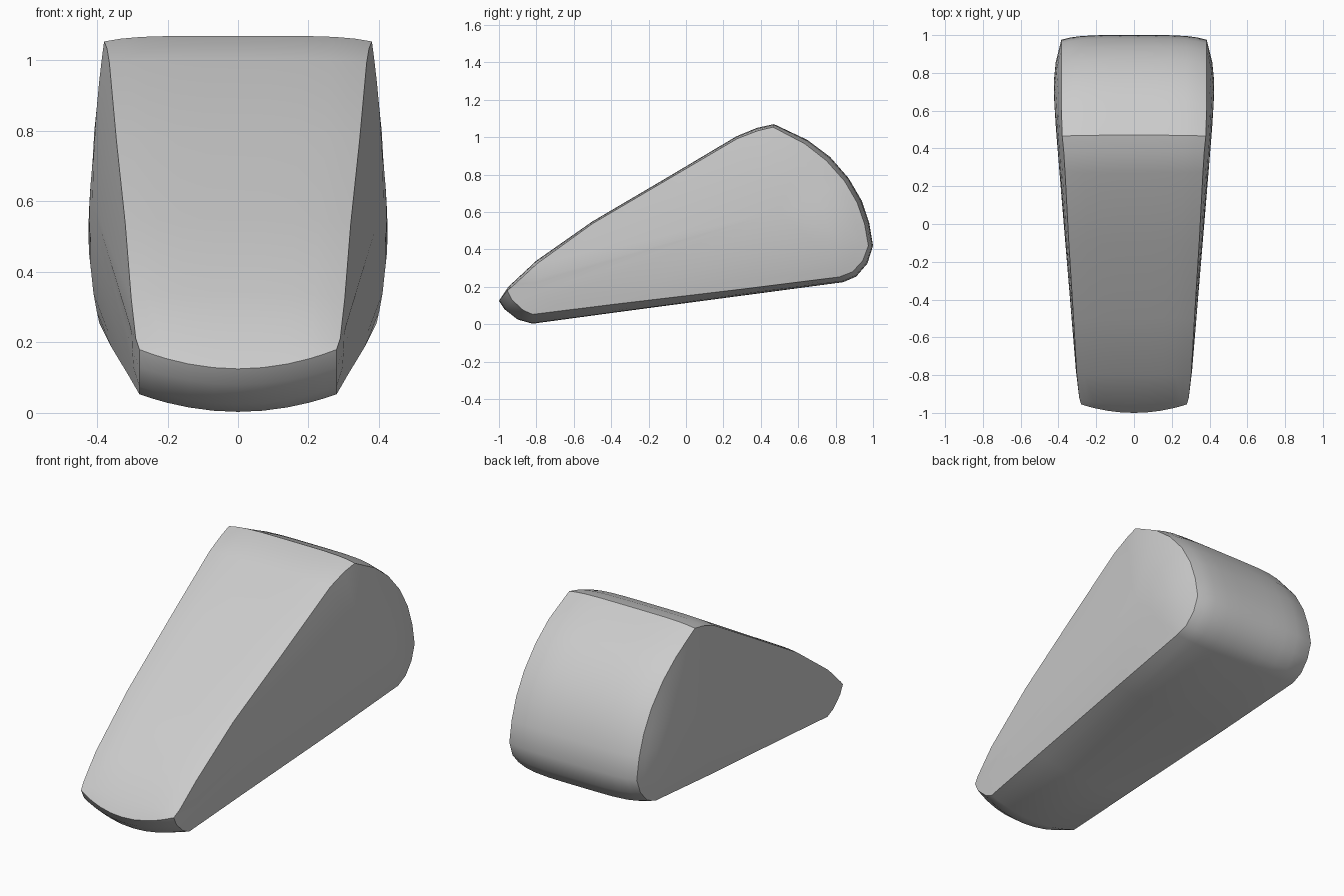
import bpy
import bmesh
import math

default_cube = bpy.data.objects.get("Cube")
if default_cube:
    bpy.data.objects.remove(default_cube, do_unlink=True)

# Single grey material
grey = bpy.data.materials.new("plain_grey")
grey.use_nodes = True
colour = (0.6, 0.6, 0.6, 1)
grey.diffuse_color = colour
grey.node_tree.nodes["Principled BSDF"].inputs["Base Color"].default_value = colour

# Centre outline (y, z), shift to the side rim (dy, dz), rim half width
OUTLINE = [
    # nose and underside
    (-1, .125, .045, .055, .28), (-.97, .08, .04, .05, .28),
    (-.9, .025, .03, .05, .28), (-.82, .003, 0, .05, .28),
    (-.4, .06, 0, .045, .31), (.3, .153, 0, .035, .36),
    # rounded back
    (.84, .225, -.02, .028, .393), (.91, .255, -.02, .025, .39),
    (.97, .325, -.025, .015, .387), (1, .42, -.025, 0, .385),
    (.98, .54, -.025, -.005, .385), (.94, .66, -.025, -.01, .385),
    (.87, .78, -.022, -.015, .385), (.77, .895, -.02, -.02, .385),
    (.65, .985, -.015, -.02, .385), (.47, 1.07, -.005, -.016, .38),
    # sloping top
    (.38, 1.05, .005, -.015, .372), (.27, 1.005, .005, -.012, .365),
    (-.1, .785, 0, -.012, .345), (-.5, .55, 0, -.012, .32),
    (-.8, .34, .005, -.015, .303), (-.95, .2, .03, .01, .29),
]
COLUMNS = (-1, -.87, -.72, -.5, -.25, 0, .25, .5, .72, .87, 1)
RINGS = (.9, .75, .55, .3)
CENTRE_Y, CENTRE_Z = .5, .6
WIDTHS = ((-1, .275), (-.85, .3), (.3, .397), (.6, .421), (.75, .426),
          (.85, .418), (1, .383))


def body_width(y):
    """Half width of the body at its fullest, along its length."""
    for (y0, w0), (y1, w1) in zip(WIDTHS, WIDTHS[1:]):
        if y <= y1:
            return w0 + (w1 - w0) * (y - y0) / (y1 - y0)
    return WIDTHS[-1][1]


def bridge(bm, first, second):
    """Join two closed loops of vertices with quads."""
    count = len(first)
    for i in range(count):
        j = (i + 1) % count
        bm.faces.new((first[i], first[j], second[j], second[i]))


def outline_loop(bm, u):
    """Outline at one position across the width, bowed towards the rims."""
    loop = []
    for i, (y, z, dy, dz, half) in enumerate(OUTLINE):
        bow = abs(u) ** (2 if i < 6 else 5)
        loop.append(bm.verts.new((u * half, y + dy * bow, z + dz * bow)))
    return loop


def side_cap(bm, rim, side):
    """Close one side with rings that swell gently outwards."""
    previous = rim
    for f in RINGS:
        ring = []
        for y, z, dy, dz, half in OUTLINE:
            rim_y = y + dy
            ring_y = CENTRE_Y + (rim_y - CENTRE_Y) * f
            ring_z = CENTRE_Z + (z + dz - CENTRE_Z) * f
            x = body_width(ring_y) - (body_width(rim_y) - half) * f * f
            ring.append(bm.verts.new((side * x, ring_y, ring_z)))
        bridge(bm, previous, ring)
        previous = ring
    middle = bm.verts.new((side * body_width(CENTRE_Y), CENTRE_Y, CENTRE_Z))
    for a, b in zip(previous, previous[1:] + previous[:1]):
        bm.faces.new((a, b, middle))


# Wedge body: outline wrapped across the width, then both sides closed
bm = bmesh.new()
loops = [outline_loop(bm, u) for u in COLUMNS]
for first, second in zip(loops, loops[1:]):
    bridge(bm, first, second)
side_cap(bm, loops[0], -1)
side_cap(bm, loops[-1], 1)
bmesh.ops.recalc_face_normals(bm, faces=bm.faces)

mesh = bpy.data.meshes.new("wedge_body")
bm.to_mesh(mesh)
bm.free()
mesh.materials.append(grey)
body = bpy.data.objects.new("wedge_body", mesh)
bpy.context.collection.objects.link(body)

# Smooth surfaces with crisp rims
bpy.ops.object.select_all(action="DESELECT")
body.select_set(True)
bpy.context.view_layer.objects.active = body
bpy.ops.object.shade_smooth_by_angle(angle=math.radians(32))
